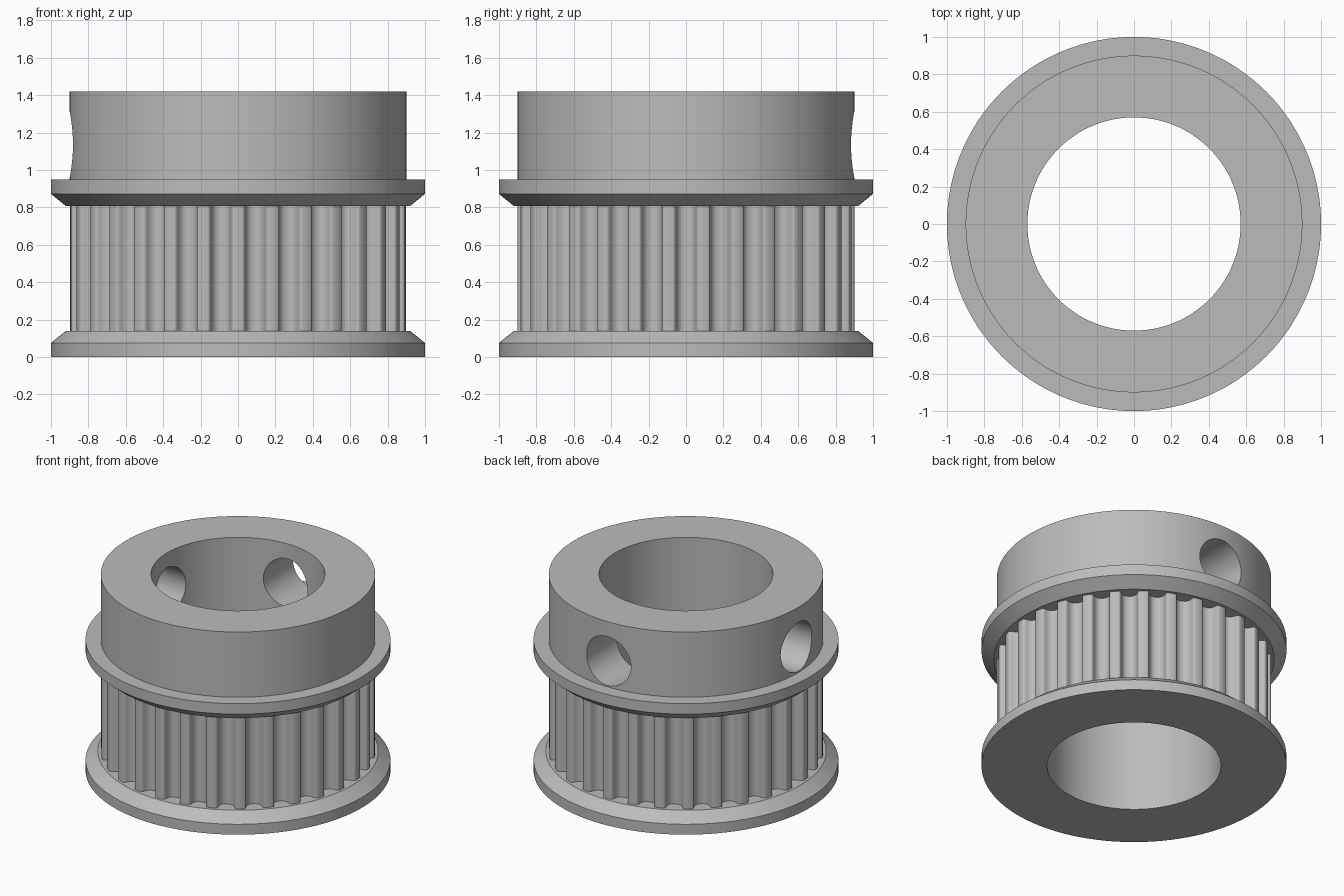
import bpy, bmesh
from math import pi, sin, cos

cube = bpy.data.objects.get("Cube")
if cube:
    bpy.data.objects.remove(cube, do_unlink=True)

# Single grey metal
metal = bpy.data.materials.new("grey_metal")
metal.use_nodes = True
colour = (0.5, 0.5, 0.5, 1)
metal.diffuse_color = colour
metal.node_tree.nodes["Principled BSDF"].inputs["Base Color"].default_value = colour

TEETH = 30
R_TIP, R_BORE, R_FLANGE, R_LIP = 0.9, 0.57, 1.0, 0.92
HEIGHT = 1.42

# Half of one belt groove: sideways offset from its centre, depth below the tip
half_groove = [(0.070, 0), (0.063, 0.003), (0.058, 0.009), (0.055, 0.022),
               (0.052, 0.038), (0.045, 0.053), (0.034, 0.065), (0.018, 0.072)]
groove = ([(-u, d) for u, d in half_groove] + [(0, 0.074)]
          + [(u, d) for u, d in reversed(half_groove)])

# Angle and groove depth of every point around the pulley
outline = []
for i in range(TEETH):
    centre = -pi / 2 + (i + 0.5) * 2 * pi / TEETH
    outline += [(centre + u / R_TIP, d) for u, d in groove]
    outline.append((centre + pi / TEETH, 0))

# Closed cross-section: radius, height, toothed or round
section = [
    (R_BORE, 0, False), (R_FLANGE, 0, False),                   # underside
    (R_FLANGE, 0.075, False), (R_LIP, 0.14, False),             # lower flange
    (R_TIP, 0.14, True), (R_TIP, 0.807, True),                  # toothed band
    (R_LIP, 0.807, False), (R_FLANGE, 0.872, False),            # upper flange
    (R_FLANGE, 0.948, False), (R_TIP, 0.948, False),
    (R_TIP, HEIGHT, False), (R_BORE, HEIGHT, False),            # hub
]

bm = bmesh.new()
rings = []
for radius, z, toothed in section:
    ring = []
    for angle, depth in outline:
        r = radius - (depth if toothed else 0)
        ring.append(bm.verts.new((r * cos(angle), r * sin(angle), z)))
    rings.append(ring)
count = len(outline)
for k, low in enumerate(rings):
    high = rings[(k + 1) % len(rings)]
    for j in range(count):
        n = (j + 1) % count
        bm.faces.new((low[j], low[n], high[n], high[j]))
bmesh.ops.recalc_face_normals(bm, faces=bm.faces)
mesh = bpy.data.meshes.new("belt_pulley")
bm.to_mesh(mesh)
bm.free()
mesh.materials.append(metal)
pulley = bpy.data.objects.new("belt_pulley", mesh)
bpy.context.collection.objects.link(pulley)
bpy.context.view_layer.objects.active = pulley


# Set-screw holes through the hub wall, one at the back and one on the right
def drill(name, location, rotation):
    bpy.ops.mesh.primitive_cylinder_add(vertices=64, radius=0.177, depth=0.9,
                                        location=location, rotation=rotation)
    cutter = bpy.context.object
    cutter.name = name
    cutter.hide_render = True
    cutter.data.materials.append(metal)
    bpy.context.view_layer.objects.active = pulley
    cut = pulley.modifiers.new(name, 'BOOLEAN')
    cut.operation = 'DIFFERENCE'
    cut.solver = 'EXACT'
    cut.object = cutter
    bpy.ops.object.modifier_apply(modifier=cut.name)
    bpy.data.objects.remove(cutter, do_unlink=True)


drill("back_screw_hole", (0, 0.75, 1.135), (pi / 2, 0, 0))
drill("right_screw_hole", (-0.75, 0, 1.135), (0, pi / 2, 0))

bpy.ops.object.select_all(action='DESELECT')
pulley.select_set(True)
bpy.context.view_layer.objects.active = pulley
bpy.ops.object.shade_smooth_by_angle(angle=pi / 6)
